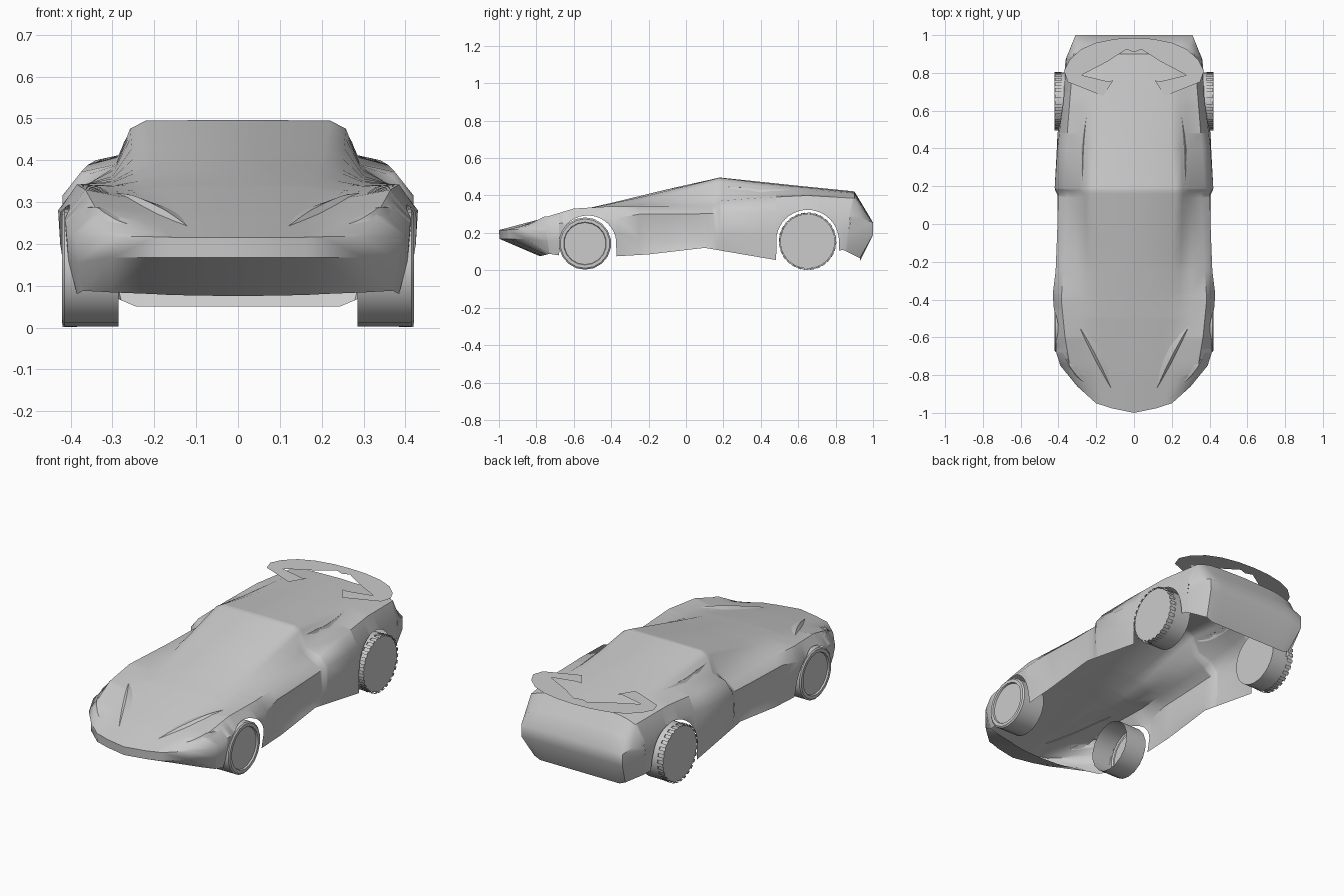
import bpy, bmesh
from math import sin, cos, pi, sqrt, radians
from mathutils import Vector
from mathutils.bvhtree import BVHTree

if "Cube" in bpy.data.objects:
    bpy.data.objects.remove(bpy.data.objects["Cube"])


def lerp(a, b, t):
    return tuple(p + (q - p) * t for p, q in zip(a, b))


def add_grid(bm, rows):
    vs = [[bm.verts.new(p) for p in r] for r in rows]
    for a, b in zip(vs, vs[1:]):
        for i in range(len(a) - 1):
            bm.faces.new((a[i], a[i + 1], b[i + 1], b[i]))


def finish(bm, name, angle=32, up=False):
    bmesh.ops.remove_doubles(bm, verts=bm.verts, dist=0.0006)
    bmesh.ops.recalc_face_normals(bm, faces=bm.faces)
    if up and sum(f.normal.z * f.calc_area() for f in bm.faces) < 0:
        bmesh.ops.reverse_faces(bm, faces=bm.faces)
    me = bpy.data.meshes.new(name)
    bm.to_mesh(me)
    ob = bpy.data.objects.new(name, me)
    bpy.context.collection.objects.link(ob)
    ob.modifiers.new("mirror", 'MIRROR').use_clip = True
    bpy.ops.object.select_all(action='DESELECT')
    ob.select_set(True)
    bpy.context.view_layer.objects.active = ob
    bpy.ops.object.shade_smooth_by_angle(angle=radians(angle))
    return ob


# Lengthwise rails of the right half of the shell, as (y, x, z)
spine = [(-1, 0, .215), (-.8, 0, .268), (-.6, 0, .315), (-.4, 0, .36), (-.1, 0, .433),
         (.18, 0, .496), (.4, 0, .473), (.6, 0, .452), (.8, 0, .432), (.9, 0, .422)]
roof_edge = [(-.975, .12, .215), (-.8, .135, .26), (-.5, .17, .335), (-.2, .2, .4),
             (.18, .22, .495), (.4, .2, .468), (.6, .19, .447), (.9, .18, .417)]
roof_side = [(-.96, .165, .216), (-.75, .19, .27), (-.5, .23, .328), (-.2, .248, .378),
             (.18, .258, .475), (.4, .25, .449), (.65, .24, .432), (.9, .23, .412)]
window_base = [(-.95, .2, .217), (-.75, .25, .275), (-.6, .285, .314), (-.4, .3, .338), (0, .30, .362),
               (.18, .292, .39), (.4, .288, .407), (.65, .28, .413), (.9, .27, .403)]
crest = [(-.86, .3, .218), (-.75, .34, .285), (-.6, .365, .33), (-.4, .385, .342), (-.1, .365, .343),
         (.16, .355, .345), (.19, .375, .372), (.4, .36, .388), (.65, .34, .4), (.9, .32, .385)]
flank = [(-.75, .39, .21), (-.68, .412, .25), (-.55, .418, .27), (-.37, .43, .28), (-.25, .415, .3),
         (.0, .405, .3), (.16, .402, .305), (.19, .42, .315), (.4, .405, .31), (.65, .375, .32), (.88, .357, .3)]
lower = [(-.74, .385, .155), (-.68, .405, .16), (-.37, .425, .2), (-.25, .392, .17), (0, .385, .15),
         (.14, .398, .16), (.18, .418, .19), (.48, .405, .19), (.7, .378, .2), (.87, .362, .2)]
sill = [(-.73, .37, .088), (-.68, .385, .08), (-.37, .405, .075), (-.2, .407, .085), (.1, .405, .12),
        (.48, .405, .055), (.6, .385, .09), (.84, .355, .108), (.86, .345, .1)]
rails = [spine, roof_edge, roof_side, window_base, crest, flank, lower, sill]
arches = [(-.525, .14, .153), (.65, .155, .168)]
Y0, Y1 = -.72, .84


def sample(rail, u):
    y = u
    if u < Y0:
        y = rail[0][0] + (u + 1) / (Y0 + 1) * (Y0 - rail[0][0])
    elif u > Y1:
        y = Y1 + (u - Y1) / (1 - Y1) * (rail[-1][0] - Y1)
    for a, b in zip(rail, rail[1:]):
        if y <= b[0] + 1e-6:
            p = lerp(a, b, (y - a[0]) / (b[0] - a[0]))
            break
    return (p[1], p[0], p[2])


def section(u):
    pts = [sample(r, u) for r in rails]
    for cy, cz, rad in arches:          # trim the flank to the wheel arch
        if abs(u - cy) < rad:
            h = cz + sqrt(rad * rad - (u - cy) ** 2)
            for i in range(1, len(pts)):
                if pts[i][2] < h:
                    hit = lerp(pts[i - 1], pts[i], (pts[i - 1][2] - h) / (pts[i - 1][2] - pts[i][2]))
                    pts[i:] = [hit] * (len(pts) - i)
                    break
    return pts


us = {round(-1 + i * .04, 3) for i in range(7)} | {Y0, Y1, .88, .92, .96, 1.0}
us |= {p[0] for r in rails for p in r if Y0 < p[0] < Y1}
for cy, cz, rad in arches:
    us |= {round(cy - rad * cos(pi * i / 20), 4) for i in range(21)}
    us |= {cy - rad - .001, cy + rad + .001}

bm = bmesh.new()
add_grid(bm, [section(u) for u in sorted(us)])

# Front bumper: lip, blunt nose, then tucked under
lip = [(r[0][1], r[0][0], r[0][2]) for r in rails[:6]]
nose = [(x, y + .003, .168) for x, y, z in lip[:5]] + [(.385, -.74, .155)]
chin = [(0, -.78, .075), (.12, -.775, .077), (.165, -.768, .078), (.2, -.76, .08), (.3, -.745, .084), (.37, -.73, .088)]
add_grid(bm, [lip, nose, chin])

# Tail: sloped upper panel, upright band, undercut and side corner
ends = [(r[-1][1], r[-1][0], r[-1][2]) for r in rails]
xs = [0, .12, .18, .22, .27, .31]
tail = [ends[:6],
        [lerp(e, (x, 1, .26), .5)[:2] + (e[2] * .5 + .128,) for e, x in zip(ends, xs)],
        [(x, 1, .255) for x in xs],
        [(x, 1, .19) for x in xs],
        [(x * .9, .93, .05 + (.015 if x > .3 else 0)) for x in xs]]
add_grid(bm, tail)
add_grid(bm, [[r[5] for r in tail], [ends[5], (.359, .879, .275), (.359, .876, .25), ends[6], ends[7]]])
finish(bm, "body_shell", angle=48, up=True)
bvh = BVHTree.FromBMesh(bm)


# Lamp slots and creases: slim raised blades following the shell
def blade(name, path, width, height):
    b = bmesh.new()
    rows = []
    n = 14
    for i in range(n + 1):
        t = i / n
        p = lerp(lerp(path[0], path[1], t), lerp(path[1], path[2], t), t)
        d = Vector((path[2][0] - path[0][0], path[2][1] - path[0][1])).normalized()
        w = width * sin(pi * t) ** .7 if 0 < i < n else .001
        row = []
        for s, h in ((-1, -.002), (.4, height * sin(pi * t)), (1, -.002)):
            x, y = p[0] + d.y * w * s, p[1] - d.x * w * s
            hit = bvh.ray_cast(Vector((x, y, 1)), Vector((0, 0, -1)))[0]
            row.append((x, y, (hit.z if hit else .22) + h))
        rows.append(row)
    add_grid(b, rows)
    finish(b, name, up=True)


blade("hood_lamp_slot", [(.12, -.87), (.18, -.68), (.29, -.54)], .026, .012)
blade("corner_lamp", [(.26, -.84), (.33, -.77), (.375, -.67)], .02, .008)
blade("roof_crease", [(.25, .58), (.29, .38), (.268, .2)], .008, .005)

# Rear wing: flat crescent with hooked tips
outer = [(0, .985), (.1, .98), (.2, .96), (.28, .925), (.34, .87), (.37, .81), (.35, .752), (.164, .677)]
inner = [(.11, .76), (.14, .755), (.278, .788), (.137, .862), (.04, .925), (0, .91)]
bm = bmesh.new()
face = bm.faces.new([bm.verts.new((x, y, .445)) for x, y in outer + inner])
bmesh.ops.triangulate(bm, faces=[face])
finish(bm, "rear_wing", up=True)


# Wheels: lathe a radius/x profile around the axle
def wheel(name, cy, cz, profile, sides):
    b = bmesh.new()
    add_grid(b, [[(x, cy + r * sin(2 * pi * k / sides), cz + r * cos(2 * pi * k / sides))
                  for k in range(sides + 1)] for x, r in profile])
    finish(b, name)


wheel("front_wheel", -.54, .143, [(.285, .14), (.415, .14), (.421, .132), (.421, .115), (.412, .112), (.412, 0)], 18)
wheel("rear_wheel", .65, .155, [(.285, 0), (.285, .152), (.385, .152), (.385, .146), (.418, .146), (.418, 0)], 32)

# Tread blocks around the outer edge of the rear tyre
bm = bmesh.new()
for k in range(28):
    a0, a1 = 2 * pi * k / 28, 2 * pi * (k + .55) / 28
    add_grid(bm, [[(x, .65 + r * sin(a), .155 + r * cos(a)) for a in (a0, a1)]
                  for x, r in ((.385, .147), (.385, .154), (.42, .154), (.42, .147))])
finish(bm, "rear_tread")
